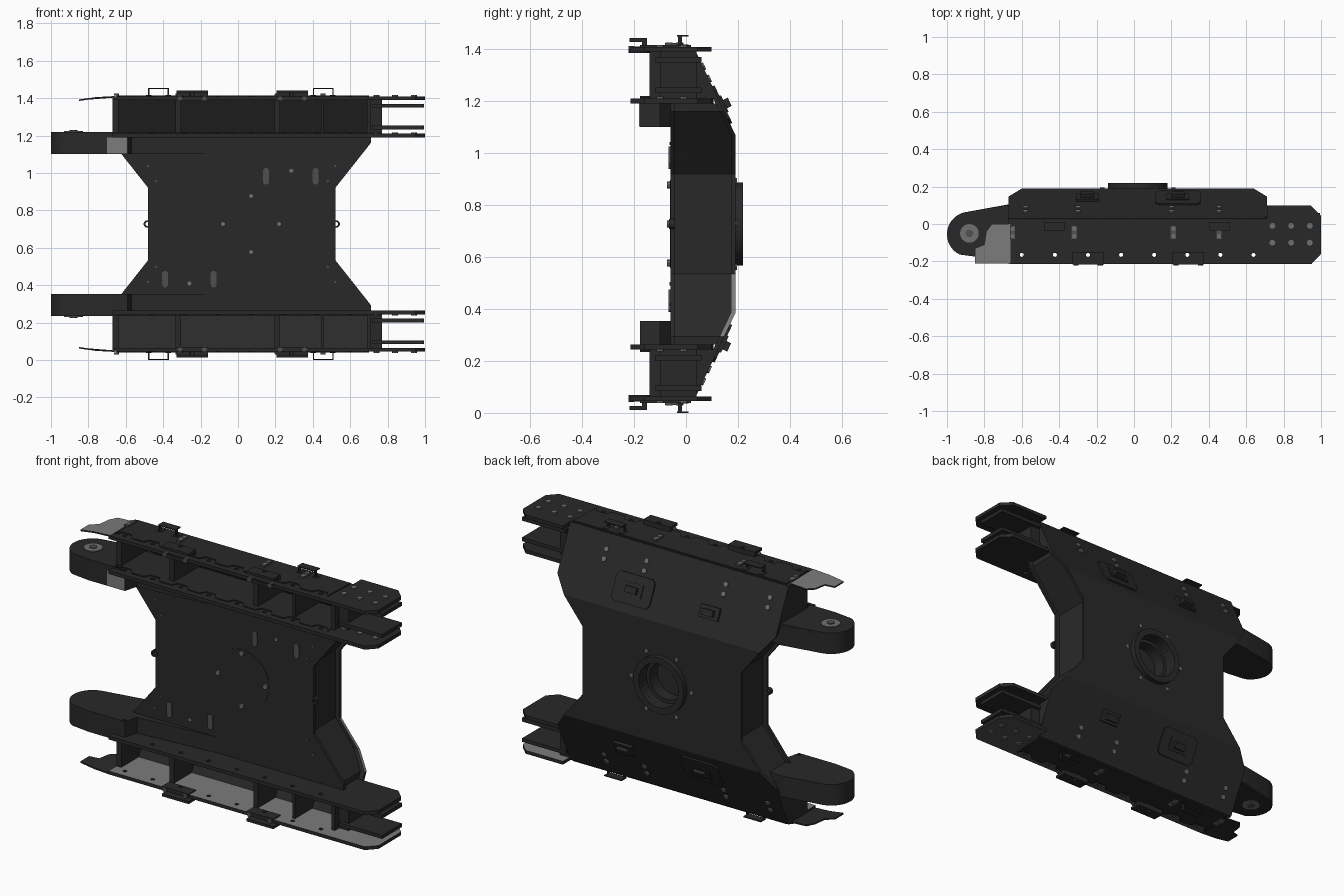
import bpy, bmesh, math

if "Cube" in bpy.data.objects:
    bpy.data.objects.remove(bpy.data.objects["Cube"])

MID = 0.727  # height of the symmetry plane; every part is built relative to it


def material(name, value):
    m = bpy.data.materials.new(name)
    m.use_nodes = True
    colour = (value, value, value, 1)
    m.diffuse_color = colour
    m.node_tree.nodes["Principled BSDF"].inputs["Base Color"].default_value = colour
    return m


DARK = material("dark grey", 0.022)
STEEL = material("mid grey", 0.08)
BOLT = material("bolt grey", 0.16)
PALE = material("pale grey", 0.2)


def prism(name, pts, axis, a, b, mat=DARK, mirror=False, smooth=False):
    """Extrude a flat outline along one axis from a to b."""
    place = {"x": lambda p, t: (t, p[0], p[1]),
             "y": lambda p, t: (p[0], t, p[1]),
             "z": lambda p, t: (p[0], p[1], t)}[axis]
    bm = bmesh.new()
    ends = [[bm.verts.new(place(p, t)) for p in pts] for t in (a, b)]
    for ring in ends:
        bm.faces.new(ring)
    n = len(pts)
    for i in range(n):
        j = (i + 1) % n
        bm.faces.new((ends[0][i], ends[0][j], ends[1][j], ends[1][i]))
    bmesh.ops.recalc_face_normals(bm, faces=bm.faces)
    mesh = bpy.data.meshes.new(name)
    bm.to_mesh(mesh)
    bm.free()
    mesh.materials.append(mat)
    if smooth:
        mesh.shade_smooth()
        mesh.set_sharp_from_angle(angle=math.radians(35))
    ob = bpy.data.objects.new(name, mesh)
    ob.location.z = MID
    bpy.context.collection.objects.link(ob)
    if mirror:
        mod = ob.modifiers.new("mirror", "MIRROR")
        mod.use_axis = (False, False, True)
    return ob


def rect(u0, u1, v0, v1):
    return [(u0, v0), (u1, v0), (u1, v1), (u0, v1)]


def box(name, x, y, h, mat=DARK, mirror=False):
    return prism(name, rect(*x, *y), "z", *h, mat, mirror)


def arc(u, v, r, n=32, start=0, end=360):
    steps = n if end - start == 360 else n - 1
    angles = [math.radians(start + (end - start) * i / steps) for i in range(n)]
    return [(u + r * math.cos(t), v + r * math.sin(t)) for t in angles]


def boolean(ob, cutters, op):
    """Apply booleans and delete the cutters."""
    for c in cutters:
        mod = ob.modifiers.new("cut", "BOOLEAN")
        mod.operation, mod.object, mod.solver = op, c, "EXACT"
    deps = bpy.context.evaluated_depsgraph_get()
    mesh = bpy.data.meshes.new_from_object(ob.evaluated_get(deps))
    ob.modifiers.clear()
    ob.data = mesh
    for c in cutters:
        bpy.data.objects.remove(c)


def paint(ob, mat, rule):
    """Give a colour to the faces that satisfy a rule."""
    ob.data.materials.append(mat)
    for f in ob.data.polygons:
        if rule(f):
            f.material_index = len(ob.data.materials) - 1


def hourglass(inset, top):
    """Waisted outline of the hull, centred slightly right of the middle."""
    side = [(0.69 - inset, -top), (0.69 - inset, -0.433), (0.50 - inset, -0.193),
            (0.50 - inset, 0.193), (0.69 - inset, 0.433), (0.69 - inset, top)]
    return [(0.02 + x, h) for x, h in side] + [(0.02 - x, h) for x, h in reversed(side)]


# Hull core, bent back skin and front plate
core = prism("hull_core", [(-0.047, -0.463), (-0.047, 0.463), (0.12, 0.463), (0.178, 0.343),
                           (0.178, -0.343), (0.12, -0.463)], "x", -0.9, 0.9)
boolean(core, [prism("cutter", hourglass(0.025, 0.6), "y", -0.5, 0.5)], "INTERSECT")
boolean(core, [prism("cutter", arc(0.02, 0, 0.125), "y", 0.08, 0.5)], "DIFFERENCE")
skin = prism("back_skin", [(0.03, 0.68), (0.19, 0.343), (0.19, -0.343), (0.03, -0.68),
                           (0.013, -0.673), (0.174, -0.339), (0.174, 0.339), (0.013, 0.673)],
             "x", -0.9, 0.9)
boolean(skin, [prism("cutter", hourglass(0, 0.72), "y", -0.5, 0.5)], "INTERSECT")
boolean(skin, [prism("cutter", arc(0.02, 0, 0.125), "y", 0.08, 0.5)], "DIFFERENCE")
paint(skin, PALE, lambda f: f.normal.x > 0.5 and f.normal.z > 0.3 and f.center.x > 0.5)
prism("front_plate", hourglass(0, 0.463), "y", -0.06, -0.045)

# Turret ring on the back, round cover on the front
ring = prism("ring", arc(0.02, 0, 0.16, 48), "y", 0.17, 0.22, smooth=True)
boolean(ring, [prism("cutter", arc(0.02, 0, 0.125, 48), "y", 0.1, 0.3)], "DIFFERENCE")
step = prism("ring_step", arc(0.02, 0, 0.127, 48), "y", 0.08, 0.15, smooth=True)
boolean(step, [prism("cutter", arc(0.02, 0, 0.105, 48), "y", 0.0, 0.3)], "DIFFERENCE")
prism("front_cover", arc(0.07, 0, 0.17, 48), "y", -0.062, -0.058, smooth=True)
for i, (x, h) in enumerate(arc(0.07, 0, 0.15, 4)):
    prism(f"cover_bolt_{i}", arc(x, h, 0.014, 8), "y", -0.073, -0.06, BOLT)
for i, (x, h) in enumerate(arc(0.02, 0, 0.19, 6)):
    prism(f"ring_bolt_{i}", arc(x, h, 0.012, 8), "y", 0.185, 0.196, BOLT)

# Slotted catches and studs on the front plate
for i, (x, h) in enumerate([(0.15, 0.255), (0.415, 0.255), (-0.39, -0.295), (-0.13, -0.295)]):
    slot = arc(x, h + 0.028, 0.016, 8, 0, 180) + arc(x, h - 0.028, 0.016, 8, 180, 359)
    prism(f"catch_{i}", slot, "y", -0.067, -0.06, STEEL)
for i, (x, h) in enumerate([(0.285, 0.285), (-0.26, -0.318)]):
    prism(f"stud_{i}", arc(x, h, 0.012, 6), "y", -0.066, -0.06, BOLT)
for side in (-1, 1):
    for k in range(4):
        x, h = 0.02 + side * (0.46 + 0.04 * (k // 2)), (0.23 + 0.08 * (k // 2)) * (-1) ** k
        prism("edge_stud", arc(x, h, 0.007, 6), "y", -0.064, -0.06, STEEL)

# Eyelets on the waist
for side in (-1, 1):
    eye = prism("waist_eyelet", arc(0.02 + side * 0.505, 0, 0.02, 16), "y", -0.065, -0.045)
    boolean(eye, [prism("cutter", arc(0.02 + side * 0.505, 0, 0.01, 16), "y", -0.1, 0)], "DIFFERENCE")

# Long track plates with a row of round holes
HOLES = [-0.6 + 0.177 * k for k in range(8)]


def drill(ob):
    boolean(ob, [prism("cutter", arc(x, -0.165, 0.011, 12), "z", -1, 1) for x in HOLES], "DIFFERENCE")


fork = [(0.95, -0.213), (1, -0.16), (1, 0.045), (0.945, 0.098), (0.71, 0.098)]
for s, side in ((1, "upper"), (-1, "lower")):
    inner = prism(side + "_inner_plate", [(-0.67, -0.213)] + fork + [(-0.67, 0.098)],
                  "z", s * 0.463, s * 0.483)
    outer = prism(side + "_outer_plate", [(-0.67, -0.213)] + fork + [(0.71, 0.025), (-0.67, 0.025)],
                  "z", s * 0.663, s * 0.682)
    drill(inner)
    drill(outer)
    if s < 0:
        paint(outer, PALE, lambda f: f.normal.z > 0.5)
        paint(outer, STEEL, lambda f: f.normal.z < -0.5)
    # Drooping flap at the end of the outer plate
    flap = prism(side + "_flap", [(-0.85, -0.21), (-0.76, -0.21), (-0.66, -0.21), (-0.66, 0),
                                  (-0.76, 0), (-0.79, -0.04), (-0.80, -0.11), (-0.85, -0.13)],
                 "z", s * 0.676, s * 0.684)
    for v in flap.data.vertices:
        v.co.z -= s * max(0, -0.72 - v.co.x) * 0.14
    if s > 0:
        paint(flap, PALE, lambda f: f.normal.z > 0.5)

# Scalloped reinforcement layer on each long plate
edge = []
for x in HOLES:
    edge += [(x - 0.05, -0.178), (x - 0.03, -0.145), (x + 0.03, -0.145), (x + 0.05, -0.178)]
for name, h, back in (("inner", 0.483, 0.08), ("outer", 0.682, 0.02)):
    layer = edge + [(0.70, back), (-0.65, back)]
    prism(name + "_scallop_layer", layer, "z", h, h + 0.006, mirror=True)

# Ribs joining the long plates
rib = [(-0.14, 0.483), (-0.14, 0.663), (0.02, 0.663), (0.11, 0.483)]
for i, (x, w) in enumerate([(-0.655, 0.03), (-0.32, 0.03), (0.21, 0.03), (0.45, 0.015), (0.70, 0.02)]):
    prism(f"rib_{i}", rib, "x", x - w / 2, x + w / 2, mirror=True)

# Fork at the right end: root block and two bars, with bolts
box("fork_root", (0.70, 0.77), (-0.1, 0.04), (0.483, 0.663), mirror=True)
box("fork_outer_bar", (0.72, 0.995), (-0.12, 0.06), (0.622, 0.642), mirror=True)
box("fork_inner_bar", (0.72, 0.995), (-0.12, 0.06), (0.505, 0.526), mirror=True)
for h, name in ((0.682, "outer"), (0.483, "inner")):
    for x in (0.74, 0.84, 0.94):
        for y in (-0.01, -0.1):
            prism(f"fork_{name}_bolt", arc(x, y, 0.016, 8), "z", h, h + 0.007, BOLT, True)

# Rounded tapering arms with a pivot, faired into the hull
arm = arc(-0.88, -0.055, 0.12, 20, 100, 245) + [(-0.82, -0.178), (-0.59, -0.178), (-0.57, -0.1),
                                              (-0.05, -0.058), (-0.5, 0.09), (-0.67, 0.105)]
drill(prism("arm", arm, "z", 0.373, 0.4829, mirror=True, smooth=True))
prism("arm_cap", arm[:22] + [(-0.66, -0.178), (-0.66, 0.105)], "z", 0.48, 0.493, mirror=True)
prism("pivot_washer", arc(-0.88, -0.05, 0.05, 24), "z", 0.493, 0.498, BOLT, True)
prism("pivot_bolt", arc(-0.88, -0.05, 0.022, 6), "z", 0.498, 0.502, STEEL, True)
box("arm_patch", (-0.70, -0.592), (-0.181, -0.177), (0.376, 0.463), PALE)

# Hooked brackets and thin handles on the outer plates
hook = [(-0.217, 0.658), (-0.15, 0.658), (-0.15, 0.715), (-0.217, 0.715), (-0.217, 0.7),
        (-0.17, 0.7), (-0.17, 0.675), (-0.217, 0.675)]
for x in (-0.245, 0.29):
    drill(prism("hook_bracket", hook, "x", x - 0.085, x + 0.085, mirror=True))
    for dx in (-0.065, 0.065):
        prism("bracket_bolt", arc(x + dx, 0.672, 0.014, 8), "y", -0.222, -0.2, STEEL, True)
for x in (-0.425, 0.455):
    box("handle_grip", (x - 0.055, x + 0.055), (-0.035, 0.01), (0.721, 0.727), mirror=True)
    for dx in (-0.052, 0.052):
        box("handle_leg", (x + dx - 0.003, x + dx + 0.003), (-0.03, -0.015), (0.682, 0.722), mirror=True)
        box("handle_foot", (x + dx - 0.015, x + dx + 0.015), (-0.035, 0.01), (0.682, 0.69), mirror=True)
for x in (-0.65, -0.32, 0.21, 0.455):
    box("plate_latch", (x - 0.014, x + 0.014), (-0.08, -0.01), (0.688, 0.696), STEEL, True)
    for y in (-0.065, -0.025):
        prism("latch_bolt", arc(x, y, 0.013, 8), "z", 0.696, 0.699, BOLT, True)

# Hatches, hooks and bolts lying on the sloped back panels
TILT = math.atan2(0.337, 0.16)


def on_slope(ob, s, x, t):
    ob.location = (x, 0.03 + 0.16 * t, MID + s * (0.68 - 0.337 * t))
    ob.rotation_euler.x = -TILT if s > 0 else TILT - math.pi


for s in (1, -1):
    hatch_x, hook_x = 0.02 + s * 0.215, 0.02 - s * 0.27
    on_slope(prism("hatch", [(-0.12, -0.06), (-0.1, -0.08), (0.1, -0.08), (0.12, -0.06), (0.12, 0.06),
                             (0.1, 0.08), (-0.1, 0.08), (-0.12, 0.06)], "z", -0.002, 0.009), s, hatch_x, 0.66)
    for x in (hatch_x, hook_x):
        on_slope(box("tow_base", (-0.06, 0.06), (-0.035, 0.035), (0, 0.015)), s, x, 0.66)
        on_slope(box("tow_hook", (-0.035, 0.035), (-0.015, 0.02), (0.01, 0.035)), s, x, 0.66)
    for x in (-0.58, -0.3, 0.2, 0.455):
        for t in (0.22, 0.36):
            on_slope(prism("slope_bolt", arc(0, 0, 0.015, 8), "z", 0, 0.007, BOLT), s, x, t)
